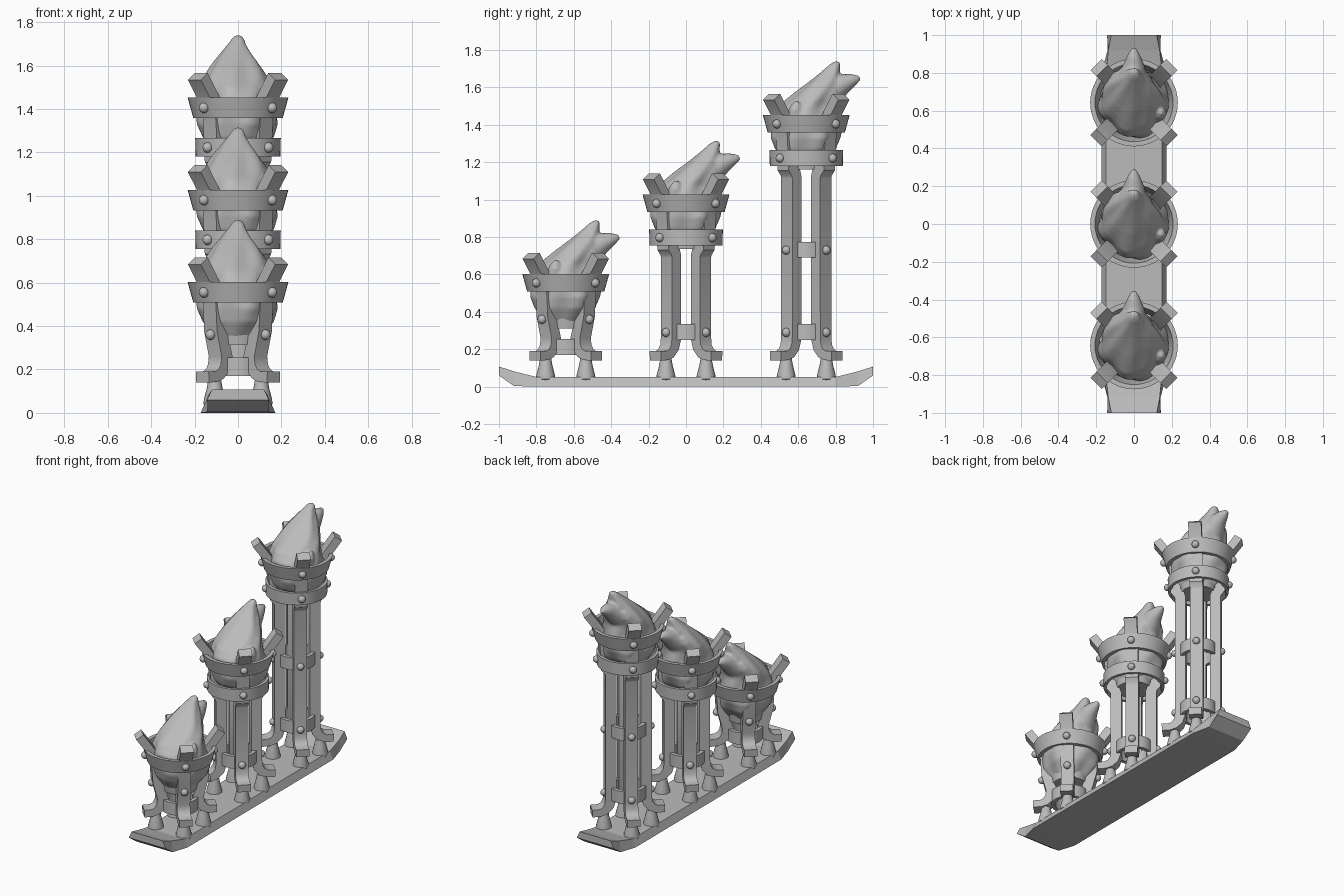
import bpy, bmesh
from math import sin, cos, pi, exp
from mathutils import Vector

old = bpy.data.objects.get("Cube")
if old:
    bpy.data.objects.remove(old, do_unlink=True)

GREY = (0.5, 0.5, 0.5, 1)
stone = bpy.data.materials.new("plain_grey")
stone.use_nodes = True
stone.diffuse_color = GREY
stone.node_tree.nodes["Principled BSDF"].inputs["Base Color"].default_value = GREY


def finish(bm, name, loc=(0, 0, 0), smooth=None):
    bmesh.ops.recalc_face_normals(bm, faces=bm.faces)
    mesh = bpy.data.meshes.new(name)
    bm.to_mesh(mesh)
    bm.free()
    mesh.materials.append(stone)
    ob = bpy.data.objects.new(name, mesh)
    ob.location = loc
    bpy.context.collection.objects.link(ob)
    if smooth:
        bpy.ops.object.select_all(action='DESELECT')
        ob.select_set(True)
        bpy.context.view_layer.objects.active = ob
        bpy.ops.object.shade_smooth_by_angle(angle=smooth)
    return ob


def loft(bm, rings, closed=False):
    """Skin a row of equal-sized point rings; cap the ends unless closed."""
    rows = [[bm.verts.new(p) for p in ring] for ring in rings]
    n = len(rows[0])
    pairs = list(zip(rows, rows[1:])) + ([(rows[-1], rows[0])] if closed else [])
    for a, b in pairs:
        for i in range(n):
            j = (i + 1) % n
            bm.faces.new((a[i], a[j], b[j], b[i]))
    if not closed:
        bm.faces.new(rows[0])
        bm.faces.new(rows[-1])


def circle(r, z, n, cx=0, cy=0):
    return [(cx + r * cos(2 * pi * i / n), cy + r * sin(2 * pi * i / n), z) for i in range(n)]


def band(name, y, z0, z1, r0, r1, thick):
    """Hollow hoop, radius r0 at the bottom and r1 at the top."""
    bm = bmesh.new()
    prof = [(r0, z0), (r1, z1), (r1 - thick, z1), (r0 - thick, z0)]
    loft(bm, [circle(r, z, 48) for r, z in prof], closed=True)
    finish(bm, name, (0, y, 0), pi / 6)


def diagonals():
    return [pi / 4 + k * pi / 2 for k in range(4)]


def rivets(name, y, z, r):
    bm = bmesh.new()
    for a in diagonals():
        made = bmesh.ops.create_uvsphere(bm, u_segments=14, v_segments=8, radius=0.024)
        bmesh.ops.translate(bm, verts=made["verts"], vec=(r * cos(a), r * sin(a), z))
    finish(bm, name, (0, y, 0), pi / 3)


def legs(name, y, path, half_w=0.042):
    """Four flat bars swept along a path of (radius, height, depth)."""
    bm = bmesh.new()
    pts = [Vector(p[:2]) for p in path]
    for a in diagonals():
        out, side = Vector((cos(a), sin(a), 0)), Vector((-sin(a), cos(a), 0)) * half_w
        rings = []
        for i, (p, spec) in enumerate(zip(pts, path)):
            d0 = (p - pts[max(i - 1, 0)]).normalized()
            d1 = (pts[min(i + 1, len(pts) - 1)] - p).normalized()
            t = (d0 + d1).normalized()
            off = Vector((t.y, -t.x)) * spec[2] / 2
            hi, lo = p + off, p - off
            rings.append([out * q.x + Vector((0, 0, q.y)) + s
                          for q, s in ((hi, side), (hi, -side), (lo, -side), (lo, side))])
        loft(bm, rings)
    finish(bm, name, (0, y, 0), pi / 6)


def feet(name, y):
    bm = bmesh.new()
    prof = [(0.036, 0.025), (0.051, 0.04), (0.05, 0.06), (0.036, 0.115), (0.03, 0.15)]
    for a in diagonals():
        loft(bm, [circle(r, z, 16, 0.152 * cos(a), 0.152 * sin(a)) for r, z in prof])
    finish(bm, name, (0, y, 0), pi / 5)


def tongue(bm, path, n=14):
    """Tapered lick of flame along (x, y, z, radius) points."""
    pts = [Vector(p[:3]) for p in path]
    d = (pts[-1] - pts[0]).normalized()
    u = d.cross(Vector((1, 0, 0.2))).normalized()
    v = d.cross(u)
    loft(bm, [[c + (u * cos(2 * pi * i / n) + v * sin(2 * pi * i / n)) * p[3] for i in range(n)]
              for c, p in zip(pts, path)])


def flame(name, y, lift):
    bm = bmesh.new()
    # leaning body: height, centre x, centre y, radius x, radius y
    body = [(.33, 0, 0, .10, .10), (.37, 0, 0, .13, .13), (.42, 0, 0, .165, .165),
            (.48, 0, 0, .182, .182), (.54, 0, 0, .18, .183), (.60, -.005, 0, .165, .175),
            (.65, -.01, .015, .155, .155), (.69, -.01, .04, .145, .135),
            (.73, -.01, .065, .125, .115), (.77, -.01, .09, .10, .09),
            (.81, -.01, .115, .07, .065), (.85, -.005, .14, .042, .042),
            (.875, 0, .155, .028, .028), (.89, 0, .165, .012, .012)]
    n = 48
    rings = []
    for z, cx, cy, rx, ry in body:
        ring = []
        for i in range(n):
            a = 2 * pi * i / n
            w = 1 + .055 * sin(4 * a + 13 * z) + .035 * sin(7 * a - 17 * z)
            ring.append((cx + rx * w * cos(a), cy + ry * w * sin(a), z))
        rings.append(ring)
    loft(bm, rings)
    # rear lick, side nub and small shoulder lick
    tongue(bm, [(-.02, .06, .68, .09), (-.01, .14, .735, .08), (0, .20, .772, .055),
                (0, .25, .793, .034), (0, .285, .803, .014)])
    tongue(bm, [(.08, -.06, .55, .05), (.125, -.06, .60, .045), (.145, -.055, .645, .032),
                (.15, -.05, .672, .014)])
    tongue(bm, [(-.07, .05, .62, .07), (-.09, .10, .69, .055), (-.085, .14, .74, .035),
                (-.08, .16, .77, .012)])
    ob = finish(bm, name, (0, y, lift))
    fuse = ob.modifiers.new("fuse", 'REMESH')
    fuse.mode = 'VOXEL'
    fuse.voxel_size = 0.009
    fuse.use_smooth_shade = True
    soft = ob.modifiers.new("soften", 'SMOOTH')
    soft.factor = 0.5
    soft.iterations = 3


# Base plank with upturned tapered ends: y, bottom z, top z, bottom and top half width
half = [(1.0, .06, .108, .142, .12), (.92, .004, .082, .14, .136), (.80, 0, .052, .172, .148)]
stations = [(-s[0],) + s[1:] for s in half] + half[::-1]
bm = bmesh.new()
loft(bm, [[(-wb, y, zb), (wb, y, zb), (wt, y, zt), (-wt, y, zt)] for y, zb, zt, wb, wt in stations])
finish(bm, "base_plank")

# Three braziers, each taller than the one before
for label, y, lift in (("short", -.643, 0), ("middle", 0, .425), ("tall", .643, .85)):
    path = [(.232, .165, .05), (.18, .167, .05), (.15, .18, .055), (.125, .21, .062), (.113, .26, .07)]
    if lift:
        path += [(.113, lift + .27, .07), (.12, lift + .295, .07), (.142, lift + .32, .07)]
    path += [(.146, lift + .38, .065), (.156, lift + .50, .06), (.17, lift + .57, .055),
             (.262, lift + .70, .055)]
    legs(label + "_legs", y, path)
    feet(label + "_feet", y)
    band(label + "_basket_hoop", y, lift + .508, lift + .602, .206, .232, .025)
    rivets(label + "_hoop_rivets", y, lift + .555, .222)
    if lift:
        band(label + "_lower_hoop", y, lift + .33, lift + .415, .195, .197, .02)
        rivets(label + "_lower_rivets", y, lift + .372, .198)
    else:
        rivets(label + "_leg_rivets", y, lift + .36, .179)
    # inner collars tying the legs together, with rivets outside
    collars = [.17] if not lift else [.25, .69] if lift > .5 else [.25]
    for i, z in enumerate(collars):
        band(f"{label}_collar_{i + 1}", y, z, z + .085, .118, .118, .025)
        if lift:
            rivets(f"{label}_collar_rivets_{i + 1}", y, z + .04, .15)
    # cup under the flame
    bm = bmesh.new()
    loft(bm, [circle(r, z, 32) for r, z in ((.11, lift + .312), (.12, lift + .38))])
    finish(bm, label + "_cup", (0, y, 0), pi / 6)
    flame(label + "_flame", y, lift)
